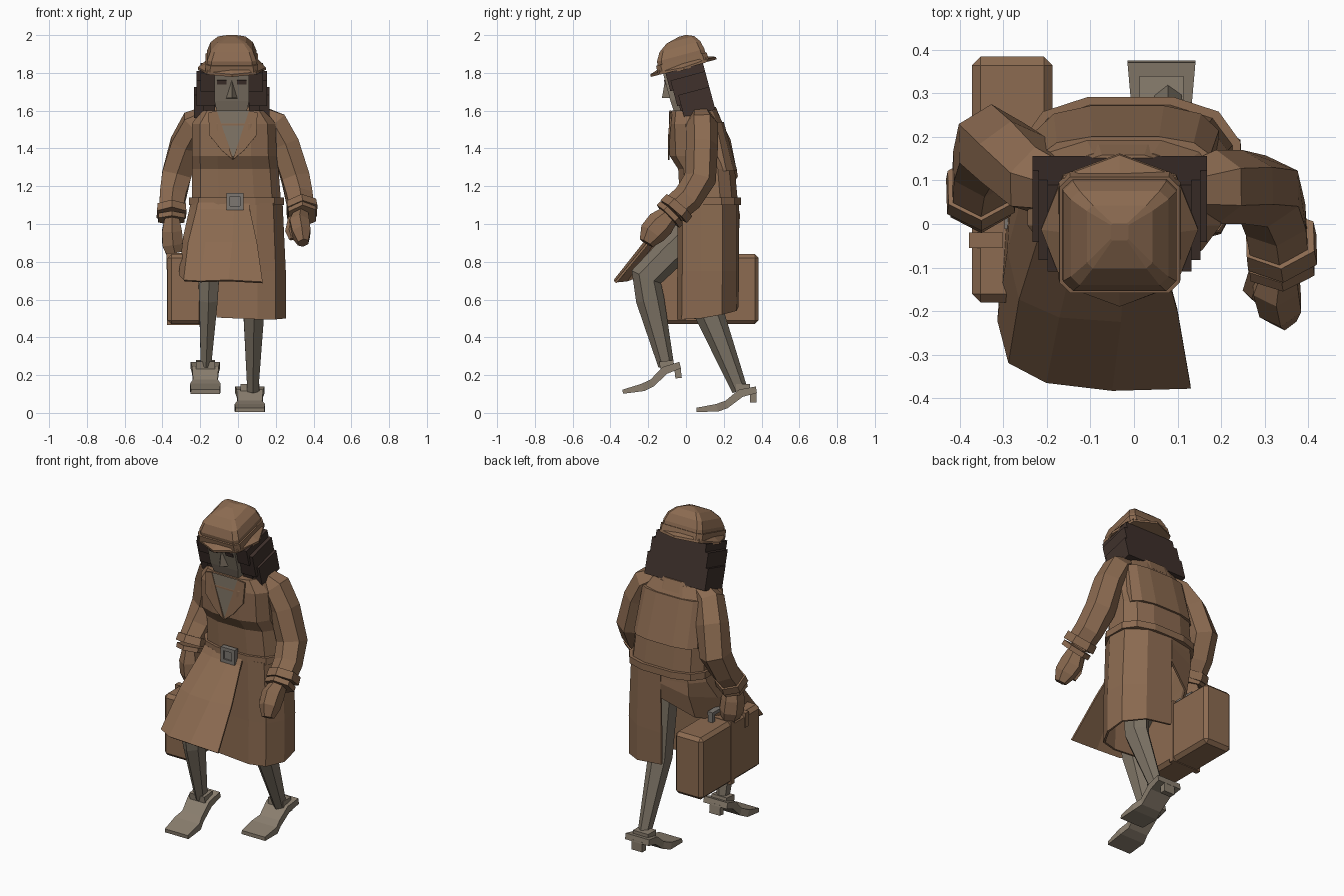
import bpy, bmesh
from math import cos, sin, pi, radians
from mathutils import Vector, Matrix


def material(name, rgb):
    m = bpy.data.materials.new(name)
    m.diffuse_color = (*rgb, 1)
    return m


COAT = material("coat brown", (0.262, 0.147, 0.082))
SKIN = material("skin taupe", (0.215, 0.176, 0.132))
LEGS = material("stocking taupe", (0.205, 0.172, 0.130))
SHOE = material("shoe taupe", (0.255, 0.210, 0.158))
HAIR = material("hair dark brown", (0.050, 0.031, 0.025))
METAL = material("buckle grey", (0.205, 0.185, 0.165))

# Local head frame: origin at the hat brim, leaning forward
HEAD = Matrix.Translation((-0.033, -0.012, 1.825)) @ Matrix.Rotation(radians(15), 4, 'X')


def make(name, verts, faces, mat, frame=None):
    bm = bmesh.new()
    vs = [bm.verts.new(v) for v in verts]
    for f in faces:
        bm.faces.new([vs[i] for i in f])
    bmesh.ops.recalc_face_normals(bm, faces=bm.faces)
    if frame:
        bm.transform(frame)
    me = bpy.data.meshes.new(name)
    bm.to_mesh(me)
    bm.free()
    me.materials.append(mat)
    ob = bpy.data.objects.new(name, me)
    bpy.context.collection.objects.link(ob)
    return ob


def loft(name, rings, mat, frame=None, closed=True, caps=True):
    n = len(rings[0])
    faces = []
    for r in range(len(rings) - 1):
        for i in range(n if closed else n - 1):
            j = (i + 1) % n
            faces.append((r * n + i, r * n + j, (r + 1) * n + j, (r + 1) * n + i))
    if caps and closed:
        faces += [tuple(range(n)), tuple(range((len(rings) - 1) * n, len(rings) * n))]
    return make(name, [v for r in rings for v in r], faces, mat, frame)


def box(name, x0, x1, y0, y1, z0, z1, mat, frame=None, bevel=0):
    ring = lambda z: [(x0, y0, z), (x1, y0, z), (x1, y1, z), (x0, y1, z)]
    ob = loft(name, [ring(z0), ring(z1)], mat, frame)
    if bevel:
        b = ob.modifiers.new("bevel", 'BEVEL')
        b.width, b.segments = bevel, 1
    return ob


def oval(x0, x1, y0, y1, z, n=12, p=0.7):
    pts = []
    for k in range(n):
        a = 2 * pi * (k + 0.5) / n
        c, s = cos(a), sin(a)
        pts.append(((x0 + x1) / 2 + (x1 - x0) / 2 * abs(c) ** p * (1 if c > 0 else -1),
                    (y0 + y1) / 2 + (y1 - y0) / 2 * abs(s) ** p * (1 if s > 0 else -1), z))
    return pts


def tube(name, path, mat, sides=6, flat=1.0):
    """Path rows are x, y, z, radius; flat squeezes the width."""
    pts = [Vector(p[:3]) for p in path]
    rings = []
    for i, p in enumerate(pts):
        d = (pts[min(i + 1, len(pts) - 1)] - pts[max(i - 1, 0)]).normalized()
        v = d.cross(Vector((1, 0, 0))).normalized()
        u = v.cross(d)
        r = path[i][3]
        rings.append([p + u * r * flat * cos(2 * pi * k / sides + 0.5) + v * r * sin(2 * pi * k / sides + 0.5)
                      for k in range(sides)])
    return loft(name, rings, mat)


def thicken(ob, t):
    s = ob.modifiers.new("thickness", 'SOLIDIFY')
    s.thickness, s.offset = t, 0


# Coat body
loft("coat_body", [oval(-0.25, 0.235, -0.035, 0.28, 1.10), oval(-0.25, 0.22, -0.045, 0.262, 1.29),
                   oval(-0.25, 0.21, -0.09, 0.245, 1.36), oval(-0.25, 0.205, -0.092, 0.20, 1.53),
                   oval(-0.20, 0.15, -0.08, 0.165, 1.60)], COAT)
loft("back_cape", [oval(-0.23, 0.20, 0.08, 0.274, 1.28), oval(-0.22, 0.18, 0.06, 0.202, 1.54)], COAT)
# Open neck, lapels and collar
make("neck_opening", [(-0.115, -0.086, 1.60), (0.06, -0.086, 1.60), (-0.025, -0.0935, 1.35)],
     [(0, 1, 2)], SKIN)
for s in (-1, 1):
    x = lambda d: -0.027 + s * d
    thicken(make("lapel", [(x(0.085), -0.084, 1.60), (x(0.13), -0.078, 1.59), (x(0.125), -0.090, 1.47),
                           (x(0.06), -0.092, 1.39), (x(0.0), -0.092, 1.34)], [(0, 1, 2, 3, 4)], COAT), 0.009)
loft("collar", [oval(-0.17, 0.12, -0.02, 0.185, 1.56), oval(-0.15, 0.10, 0.0, 0.16, 1.62)], COAT)

# Belt with buckle
loft("belt", [oval(-0.265, 0.25, -0.052, 0.295, z) for z in (1.10, 1.14)], COAT)
for x0, x1, z0, z1 in [(-0.062, 0.03, 1.145, 1.165), (-0.062, 0.03, 1.075, 1.095),
                       (-0.062, -0.042, 1.095, 1.145), (0.01, 0.03, 1.095, 1.145)]:
    box("buckle_bar", x0, x1, -0.075, -0.045, z0, z1, METAL)
box("buckle_plate", -0.042, 0.01, -0.066, -0.045, 1.095, 1.145, METAL)

# Long skirt half, hanging straight round the rear leg
plan = [(-0.11, -0.03), (0.10, -0.04), (0.19, -0.015), (0.24, 0.08), (0.232, 0.19), (0.13, 0.265), (-0.03, 0.275)]
hem = [0.505, 0.495, 0.495, 0.50, 0.52, 0.54, 0.56]
thicken(loft("long_skirt_half", [[(x * 0.96, y, 1.11) for x, y in plan],
                                 [(x * 1.03, y, 0.75) for x, y in plan],
                                 [(x * 1.03, y - 0.003, z) for (x, y), z in zip(plan, hem)]],
             COAT, closed=False), 0.012)
# Lifted skirt half, swinging forward over the raised knee
waist = [(0.06, -0.04), (-0.02, -0.042), (-0.13, -0.036), (-0.21, -0.01), (-0.245, 0.06), (-0.245, 0.17),
         (-0.18, 0.245), (-0.03, 0.275)]
mid = [(0.10, -0.20, 0.90), (-0.03, -0.22, 0.90), (-0.17, -0.21, 0.90), (-0.26, -0.17, 0.90), (-0.285, -0.06, 0.93),
       (-0.275, 0.10, 0.96), (-0.19, 0.245, 1.0), (-0.03, 0.28, 1.05)]
low = [(0.13, -0.373, 0.69), (-0.05, -0.378, 0.70), (-0.20, -0.36, 0.695), (-0.285, -0.315, 0.70),
       (-0.308, -0.22, 0.73), (-0.29, 0.0, 0.79), (-0.20, 0.20, 0.86), (-0.03, 0.275, 0.96)]
thicken(loft("lifted_skirt_half", [[(x, y, 1.11) for x, y in waist],
                                   [(x * 1.03, y - (0.02 if y < 0 else 0), 1.075) for x, y in waist], mid, low],
             COAT, closed=False), 0.012)

# Arms, cuffs and gloved hands
tube("free_sleeve", [(0.12, 0.08, 1.57, 0.06), (0.19, 0.085, 1.53, 0.085), (0.25, 0.085, 1.42, 0.085),
                     (0.305, 0.075, 1.24, 0.085), (0.325, 0.01, 1.14, 0.08), (0.335, -0.07, 1.07, 0.075)], COAT)
tube("free_cuff", [(0.335, -0.035, 1.10, 0.09), (0.34, -0.065, 1.065, 0.092)], COAT)
tube("free_cuff_edge", [(0.337, -0.075, 1.06, 0.085), (0.34, -0.095, 1.04, 0.085)], COAT)
tube("free_hand", [(0.335, -0.075, 1.06, 0.05), (0.325, -0.135, 1.00, 0.075), (0.335, -0.18, 0.95, 0.07),
                   (0.345, -0.21, 0.90, 0.04)], COAT, flat=0.8)
tube("free_thumb", [(0.29, -0.10, 1.03, 0.025), (0.275, -0.15, 0.96, 0.026), (0.285, -0.17, 0.92, 0.015)], COAT, 5)
tube("carrying_sleeve", [(-0.15, 0.08, 1.57, 0.06), (-0.225, 0.10, 1.53, 0.085), (-0.28, 0.15, 1.42, 0.09),
                         (-0.325, 0.185, 1.26, 0.09), (-0.345, 0.13, 1.15, 0.08), (-0.355, 0.06, 1.06, 0.072)], COAT)
tube("carrying_cuff", [(-0.352, 0.085, 1.09, 0.086), (-0.352, 0.065, 1.05, 0.09)], COAT)
tube("carrying_cuff_edge", [(-0.352, 0.063, 1.045, 0.08), (-0.352, 0.055, 1.02, 0.08)], COAT)
tube("carrying_hand", [(-0.35, 0.055, 1.04, 0.05), (-0.35, 0.055, 0.96, 0.072), (-0.345, 0.06, 0.89, 0.075),
                       (-0.335, 0.06, 0.845, 0.06)], COAT, flat=0.85)

# Legs
tube("raised_leg", [(-0.12, 0.06, 0.98, 0.09), (-0.14, -0.08, 0.85, 0.085), (-0.155, -0.21, 0.72, 0.085),
                    (-0.157, -0.19, 0.60, 0.075), (-0.17, -0.105, 0.25, 0.042)], LEGS, flat=0.75)
tube("rear_leg", [(0.07, 0.09, 1.0, 0.09), (0.083, 0.125, 0.52, 0.078), (0.078, 0.285, 0.12, 0.042)],
     LEGS, flat=0.8)


# Heeled shoes, the raised one tipped a little further
def shoe(name, x, y, z, tilt):
    frame = Matrix.Translation((x, y, z)) @ Matrix.Rotation(tilt, 4, 'X')
    side = [(-0.315, -0.13), (-0.315, -0.108), (-0.21, -0.088), (-0.16, -0.07), (-0.09, -0.012), (0.0, 0.005),
            (0.005, -0.03), (-0.07, -0.05), (-0.15, -0.11), (-0.20, -0.128)]
    strips = [(0, 1, 2, 9), (9, 2, 3, 8), (8, 3, 4, 7), (7, 4, 5, 6)]
    wide = {0: .078, 1: .076, 2: .081, 9: .081, 3: .065, 8: .065, 4: .07, 7: .07, 5: .078, 6: .078}
    verts = [(s * wide[i], *p) for s in (-1, 1) for i, p in enumerate(side)]
    faces = strips + [tuple(i + 10 for i in f) for f in strips]
    faces += [(i, (i + 1) % 10, (i + 1) % 10 + 10, i + 10) for i in range(10)]
    make(name, verts, faces, SHOE, frame)
    box(name + "_heel", -0.035, 0.035, -0.03, 0.004, -0.08, -0.02, SHOE, frame)
    box(name + "_ankle", -0.05, 0.05, -0.105, -0.03, -0.02, 0.018, SHOE, frame)


shoe("rear_shoe", 0.063, 0.37, 0.135, 0)
shoe("raised_shoe", -0.173, -0.035, 0.265, 0.11)

# Suitcase with seam, clasp and handle
box("suitcase", -0.372, -0.187, -0.18, 0.384, 0.47, 0.84, COAT, bevel=0.02)
box("suitcase_strap", -0.376, -0.184, 0.08, 0.11, 0.466, 0.843, COAT)
box("strap_clasp", -0.379, -0.30, -0.055, -0.02, 0.76, 0.846, COAT)
for y in (0.0, 0.16):
    box("handle_post", -0.295, -0.265, y - 0.012, y + 0.012, 0.83, 0.89, METAL)
box("handle_grip", -0.297, -0.263, -0.012, 0.172, 0.88, 0.90, METAL)

# Neck and head
loft("neck", [oval(-0.11, 0.045, -0.06, 0.10, 1.50, 8), oval(-0.11, 0.045, -0.07, 0.08, 1.66, 8)], SKIN)
face_ring = lambda w, y, z: [(-w, y, z), (w, y, z), (w, 0.08, z), (-w, 0.08, z)]
loft("face", [face_ring(0.065, -0.092, -0.29), face_ring(0.075, -0.108, -0.225), face_ring(0.092, -0.113, -0.15),
              face_ring(0.092, -0.113, 0.0)], SKIN, HEAD)
make("nose", [(-0.03, -0.112, -0.135), (0.03, -0.112, -0.135), (0, -0.112, -0.035), (0, -0.152, -0.122)],
     [(0, 1, 3), (1, 2, 3), (2, 0, 3), (0, 2, 1)], SKIN, HEAD)
for s in (-0.053, 0.053):
    box("eye", s - 0.025, s + 0.025, -0.118, -0.112, -0.058, -0.035, HAIR, HEAD)

# Hair in stepped layers, wider towards the bottom
for w, y0, z0, z1 in [(0.165, -0.10, -0.10, 0.0), (0.186, -0.085, -0.185, -0.045), (0.2, -0.065, -0.255, -0.13)]:
    box("hair_back", -w, w, 0.02, 0.105, z0, z1, HAIR, HEAD)
    for s in (-1, 1):
        a, b = sorted((s * 0.09, s * w))
        box("hair_lock", a, b, y0, 0.03, z0, z1, HAIR, HEAD)
for s in (-1, 1):
    a, b = sorted((s * 0.09, s * 0.15))
    box("inner_lock", a, b, -0.075, 0.05, -0.27, -0.05, HAIR, HEAD)


# Hat: octagonal brim drooping at the sides, band and faceted crown
def octagon(axis, diag, z, droop=0):
    return [((axis if k % 2 == 0 else diag * 1.414) * cos(k * pi / 4),
             (axis if k % 2 == 0 else diag * 1.414) * sin(k * pi / 4),
             z - (droop if k in (0, 4) else 0)) for k in range(8)]


def rounded(h, z, dy=0, c=0.18):
    e = h * (1 - c)
    return [(x, y + dy, z) for x, y in
            [(h, -e), (h, e), (e, h), (-e, h), (-h, e), (-h, -e), (-e, -h), (e, -h)]]


loft("hat_brim", [octagon(0.12, 0.12, 0.0), octagon(0.18, 0.13, 0.0, 0.01),
                  octagon(0.18, 0.13, 0.014, 0.01), octagon(0.125, 0.125, 0.032)], COAT, HEAD)
loft("hat_band", [rounded(0.14, 0.012), rounded(0.138, 0.05)], COAT, HEAD)
loft("hat_crown", [rounded(0.132, 0.0), rounded(0.130, 0.07, 0.002), rounded(0.112, 0.115, 0.01),
                   rounded(0.075, 0.150, 0.022), rounded(0.02, 0.167, 0.038)], COAT, HEAD)
